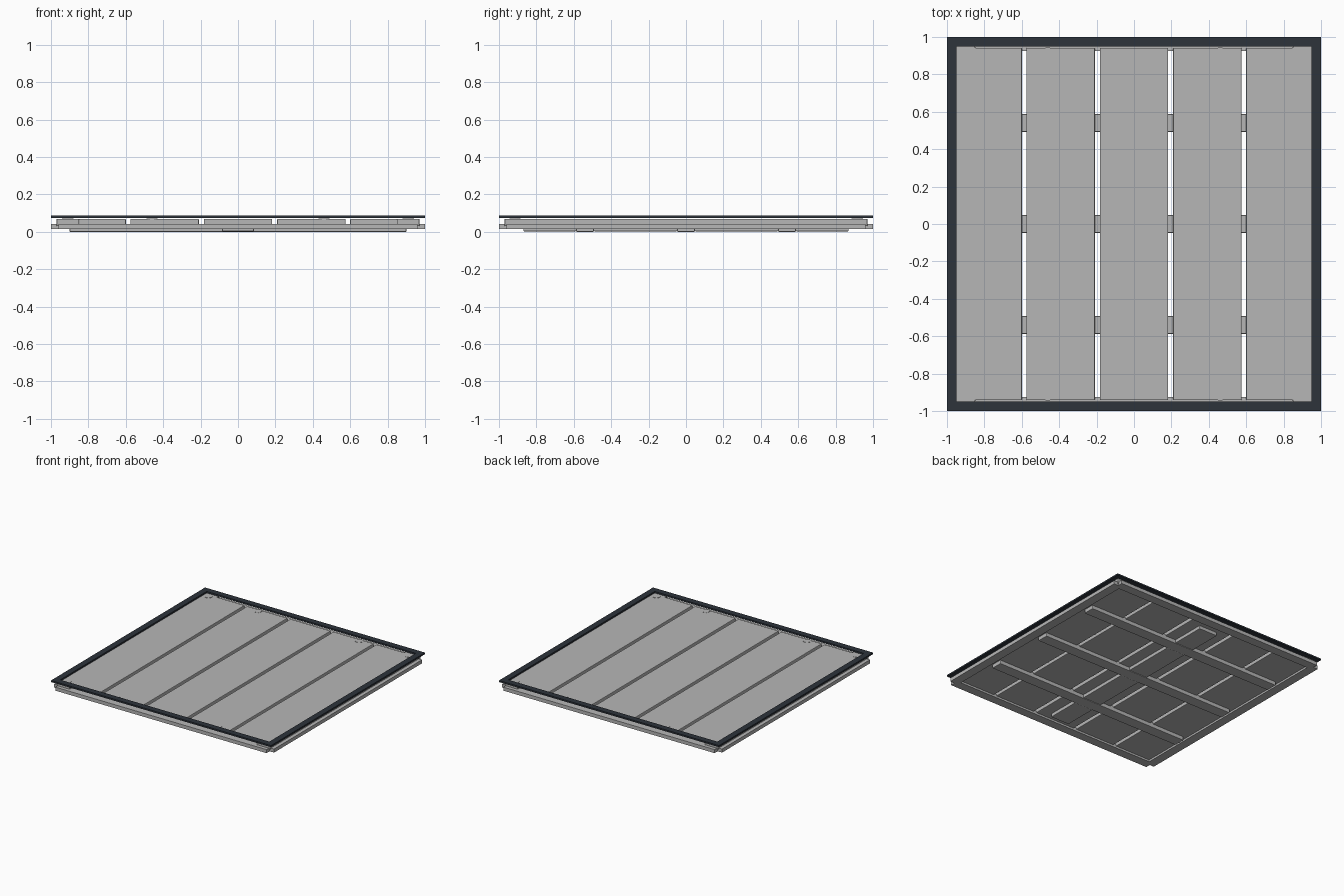
import bpy
import bmesh
import math

if "Cube" in bpy.data.objects:
    bpy.data.objects.remove(bpy.data.objects["Cube"])


def material(name, rgb):
    m = bpy.data.materials.new(name)
    m.diffuse_color = (*rgb, 1)
    m.use_nodes = True
    m.node_tree.nodes["Principled BSDF"].inputs["Base Color"].default_value = m.diffuse_color
    return m


GREY = material("board_grey", (0.47, 0.47, 0.47))
DARK = material("dark_trim", (0.026, 0.033, 0.044))


def extrude(name, outline, z0, z1, mat, bevel=0.0):
    """Prism from a flat counter-clockwise outline."""
    bm = bmesh.new()
    face = bm.faces.new([bm.verts.new((x, y, z0)) for x, y in outline])
    top = bmesh.ops.extrude_face_region(bm, geom=[face])
    verts = [g for g in top["geom"] if isinstance(g, bmesh.types.BMVert)]
    bmesh.ops.translate(bm, verts=verts, vec=(0, 0, z1 - z0))
    bmesh.ops.recalc_face_normals(bm, faces=bm.faces)
    me = bpy.data.meshes.new(name)
    bm.to_mesh(me)
    bm.free()
    me.materials.append(mat)
    ob = bpy.data.objects.new(name, me)
    bpy.context.collection.objects.link(ob)
    if bevel:
        mod = ob.modifiers.new("soft_edges", "BEVEL")
        mod.width = bevel
        mod.segments = 2
    return ob


def rect(x0, x1, y0, y1):
    return [(x0, y0), (x1, y0), (x1, y1), (x0, y1)]


def disc(x, y, r, n=16):
    return [(x + r * math.cos(2 * math.pi * i / n),
             y + r * math.sin(2 * math.pi * i / n)) for i in range(n)]


def turned(points):
    return [(-x, -y) for x, y in points]


# Top boards: three straight ones, and two outer ones with long corner tabs
PLANK_Z = (0.03, 0.07)
for i, x in enumerate((-0.392, 0, 0.392)):
    extrude(f"board_{i}", rect(x - 0.183, x + 0.183, -0.942, 0.942), *PLANK_Z, GREY, 0.005)
outer = [(0.6, -0.942), (0.85, -0.942), (0.85, -0.97), (0.97, -0.97),
         (0.97, 0.97), (0.85, 0.97), (0.85, 0.942), (0.6, 0.942)]
extrude("outer_board_right", outer, *PLANK_Z, GREY, 0.004)
extrude("outer_board_left", turned(outer), *PLANK_Z, GREY, 0.004)

# Perimeter rails with notched corners
RAIL_Z = (0.014, 0.043)
side = [(0.925, -0.925), (0.96, -0.925), (0.96, -0.96), (1, -0.96),
        (1, 0.96), (0.96, 0.96), (0.96, 0.925), (0.925, 0.925)]
end = rect(-0.96, 0.96, 0.925, 1)
extrude("side_rail_right", side, *RAIL_Z, GREY)
extrude("side_rail_left", turned(side), *RAIL_Z, GREY)
extrude("end_rail_back", end, *RAIL_Z, GREY)
extrude("end_rail_front", turned(end), *RAIL_Z, GREY)

# Underside battens and the centre runner between them
for i, y in enumerate((-0.54, 0, 0.54)):
    extrude(f"batten_{i}", rect(-0.9, 0.9, y - 0.047, y + 0.047), 0, 0.043, GREY, 0.004)
for i, (y0, y1) in enumerate(((-0.87, -0.587), (-0.493, -0.047), (0.047, 0.493), (0.587, 0.87))):
    extrude(f"centre_runner_{i}", rect(-0.085, 0.085, y0, y1), 0.003, 0.04, GREY, 0.004)

# Round spacers that carry the trim
for x in (-0.91, -0.46, 0.46, 0.91):
    for y in (-0.915, 0.915):
        extrude("trim_spacer", disc(x, y, 0.03), 0.068, 0.0725, GREY)

# Dark trim frame
TRIM_Z = (0.074, 0.087)
for name, s in (("front", -1), ("back", 1)):
    extrude(f"trim_{name}", rect(-1, 1, min(s, s * 0.95), max(s, s * 0.95)), *TRIM_Z, DARK)
for name, s in (("left", -1), ("right", 1)):
    extrude(f"trim_{name}", rect(min(s, s * 0.95), max(s, s * 0.95), -0.95, 0.95), *TRIM_Z, DARK)
